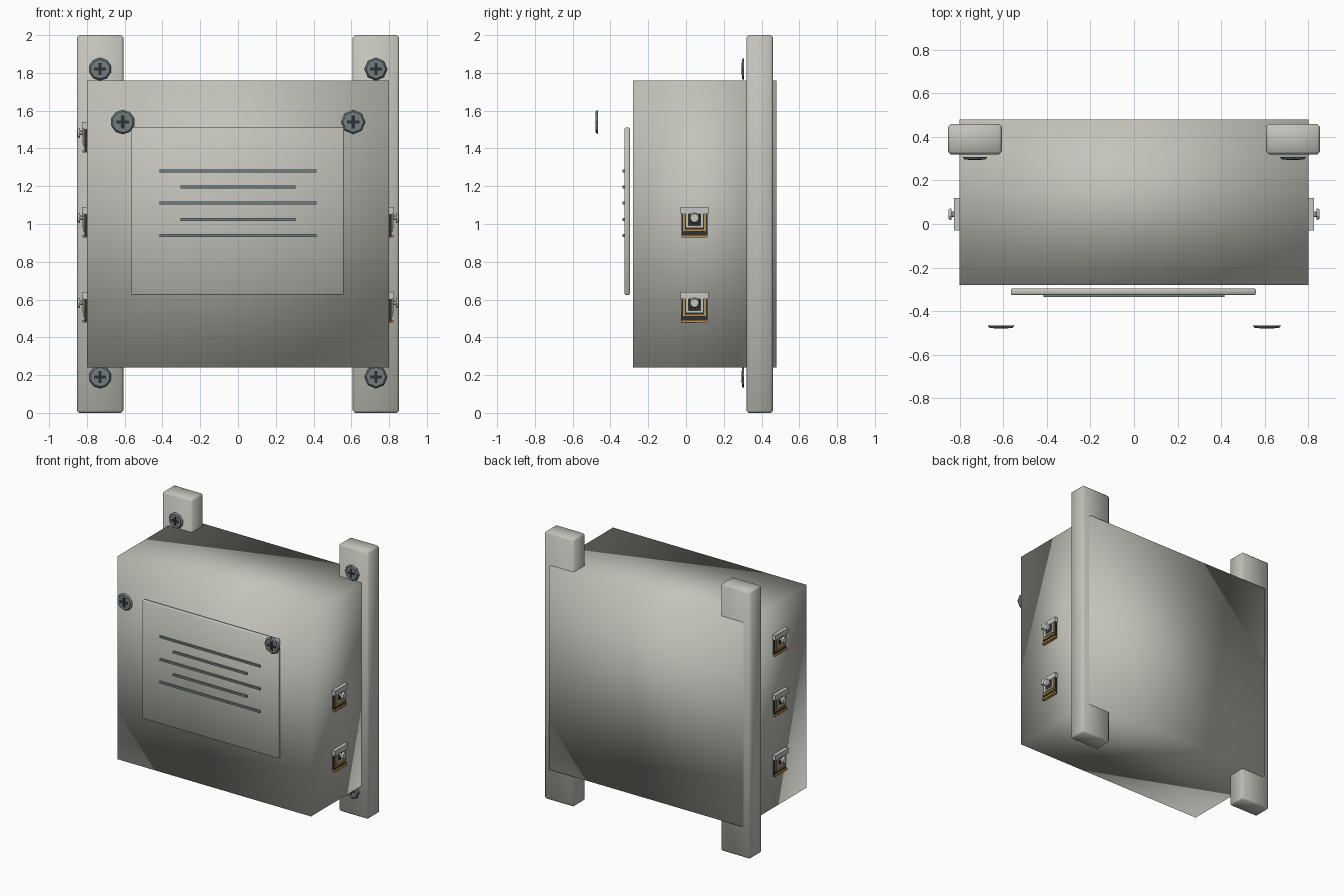
import bpy, math
from mathutils import Vector

cube = bpy.data.objects.get("Cube")
if cube:
    bpy.data.objects.remove(cube, do_unlink=True)


def material(name, rgb):
    m = bpy.data.materials.new(name)
    m.use_nodes = True
    m.diffuse_color = (*rgb, 1)
    m.node_tree.nodes["Principled BSDF"].inputs["Base Color"].default_value = (*rgb, 1)
    return m


GREY = material("warm_grey_paint", (0.55, 0.55, 0.50))
STEEL = material("dark_steel", (0.17, 0.21, 0.21))
BLACK = material("black_recess", (0.025, 0.03, 0.035))
SILVER = material("pale_metal", (0.56, 0.57, 0.54))
BRASS = material("brass", (0.50, 0.28, 0.06))


def box(name, lo, hi, mat, bevel=0, smooth=False):
    lo, hi = Vector(lo), Vector(hi)
    bpy.ops.mesh.primitive_cube_add(size=1, location=(lo + hi) / 2)
    ob = bpy.context.object
    ob.name = name
    ob.scale = hi - lo
    bpy.ops.object.transform_apply(location=False, rotation=False, scale=True)
    ob.data.materials.append(mat)
    if bevel:
        mod = ob.modifiers.new("edge_round", "BEVEL")
        mod.width, mod.segments = bevel, 1
    if smooth:
        bpy.ops.object.shade_smooth()
    return ob


def disc(name, at, r1, r2, depth, rot, mat, sides):
    bpy.ops.mesh.primitive_cone_add(vertices=sides, radius1=r1, radius2=r2,
                                    depth=depth, location=at, rotation=rot)
    ob = bpy.context.object
    ob.name = name
    ob.data.materials.append(mat)
    return ob


def screw(name, x, y, z, r, sides):
    # Thin domed head facing the front with a cross recess
    disc(name + "_head", (x, y, z), r, r * 0.85, 0.012, (math.pi / 2, 0, 0), STEEL, sides)
    a, b = r * 0.52, r * 0.13
    box(name + "_slot_across", (x - a, y - 0.008, z - b), (x + a, y - 0.004, z + b), BLACK)
    box(name + "_slot_upright", (x - b, y - 0.008, z - a), (x + b, y - 0.004, z + a), BLACK)


# Main housing, softly shaded across its corners
box("housing", (-0.8, -0.28, 0.24), (0.8, 0.48, 1.76), GREY, smooth=True)

# Mounting rails with their screws
for side, s in (("left", 1), ("right", -1)):
    x = s * 0.73
    box(side + "_rail", (x - 0.123, 0.32, 0), (x + 0.123, 0.46, 2), GREY, 0.012, True)
    sides = 8 if s > 0 else 10
    screw(side + "_rail_upper_screw", x, 0.302, 1.82, 0.06, sides)
    screw(side + "_rail_lower_screw", x, 0.302, 0.19, 0.06, sides)
    screw(side + "_cover_screw", s * 0.61, -0.472, 1.54, 0.065, sides)

# Front cover and vent bars
box("front_cover", (-0.565, -0.325, 0.625), (0.56, -0.297, 1.51), GREY, 0.004, True)
for i in range(5):
    half = 0.305 if i % 2 else 0.415
    z = 1.28 - i * 0.085
    box(f"vent_bar_{i + 1}", (-half, -0.336, z - 0.008), (half, -0.326, z + 0.008), STEEL)


def terminal(name, s, z):
    # Side terminal: dark backing, pale clamp, brass contacts and a screw
    def part(label, x0, x1, y0, y1, z0, z1, mat):
        xs = sorted((s * x0, s * x1))
        return box(f"{name}_{label}", (xs[0], 0.045 + y0, z + z0),
                   (xs[1], 0.045 + y1, z + z1), mat)

    part("backing", 0.795, 0.812, -0.07, 0.07, -0.08, 0.06, BLACK)
    part("clamp_top", 0.795, 0.826, -0.075, 0.075, 0.042, 0.08, SILVER)
    part("base_lip", 0.795, 0.822, -0.07, 0.07, -0.082, -0.068, BRASS)
    part("contact_bar", 0.805, 0.82, -0.055, 0.055, -0.05, -0.036, BRASS)
    for k in (-1, 1):
        y = k * 0.056
        part("contact_post", 0.805, 0.818, y - 0.006, y + 0.006, -0.05, 0.042, BRASS)
        y = k * 0.04
        part("clamp_arm", 0.805, 0.822, y - 0.008, y + 0.008, -0.03, 0.042, SILVER)
    part("clamp_foot", 0.805, 0.822, -0.04, 0.04, -0.03, -0.018, SILVER)
    rot = (0, s * math.pi / 2, 0)
    disc(name + "_screw_shank", (s * 0.825, 0.045, z + 0.022), 0.012, 0.012, 0.036, rot, SILVER, 8)
    disc(name + "_screw_head", (s * 0.844, 0.045, z + 0.022), 0.028, 0.022, 0.014, rot, SILVER, 10)


for z in (0.56, 1.01):
    terminal("left_terminal", 1, z)
for z in (0.56, 1.01, 1.46):
    terminal("right_terminal", -1, z)
